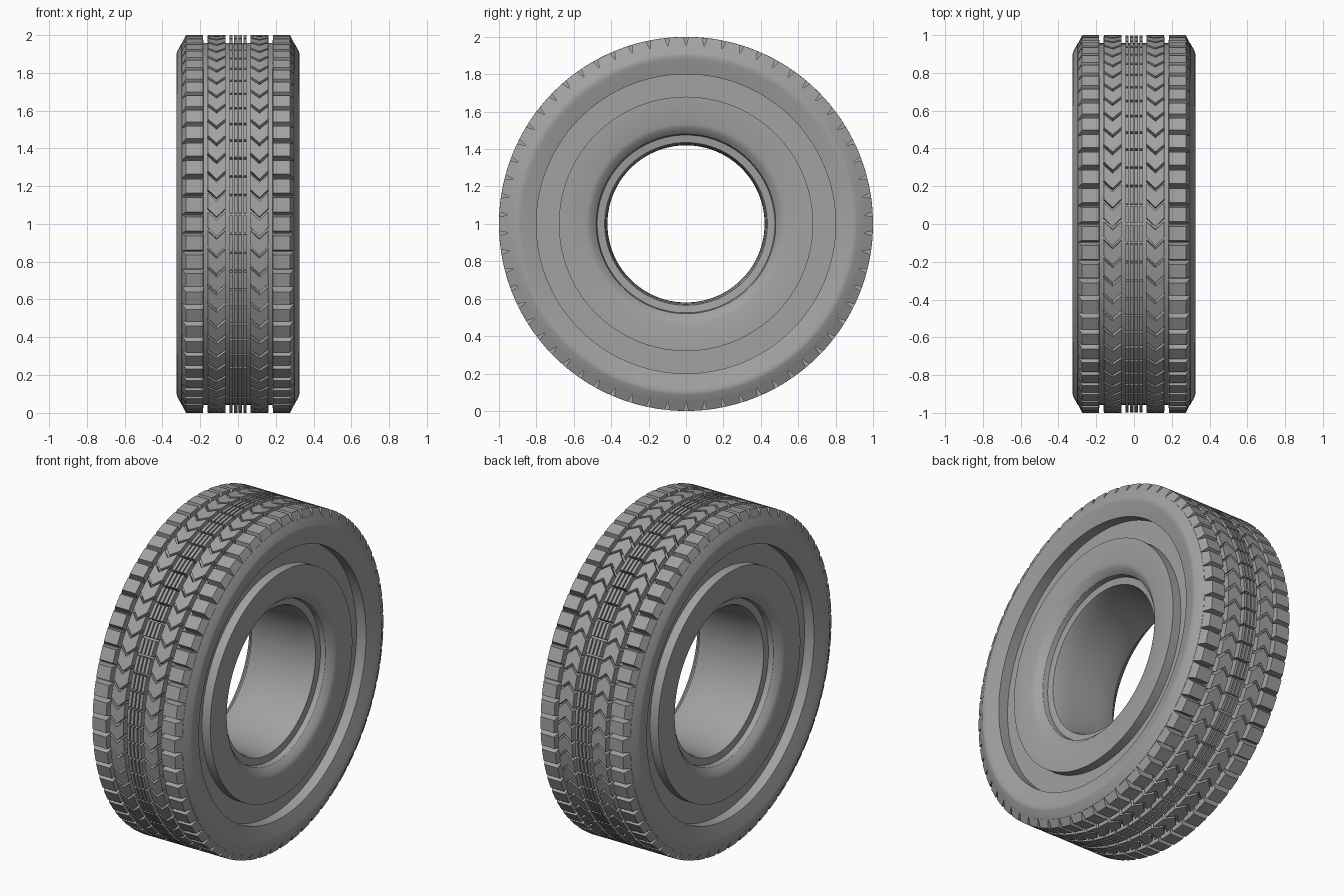
import bpy
import bmesh
from math import sin, cos, pi, radians
from mathutils import Vector

if "Cube" in bpy.data.objects:
    bpy.data.objects.remove(bpy.data.objects["Cube"], do_unlink=True)

PITCHES = 62            # tread blocks around the tyre
PITCH = 2 * pi / PITCHES
FLOOR = 0.957           # radius of the groove floor
SINK = FLOOR - 0.003    # block feet sit just below the floor

rubber = bpy.data.materials.new("grey rubber")
rubber.use_nodes = True
GREY = (0.36, 0.36, 0.36, 1)
rubber.diffuse_color = GREY
bsdf = rubber.node_tree.nodes["Principled BSDF"]
bsdf.inputs["Base Color"].default_value = GREY
bsdf.inputs["Roughness"].default_value = 0.8


def polar(x, r, a):
    """Point on the wheel: a = 0 is the top, growing toward the front."""
    return Vector((x, -r * sin(a), 1 + r * cos(a)))


def finish(bm, name, smooth=None):
    bmesh.ops.recalc_face_normals(bm, faces=bm.faces)
    mesh = bpy.data.meshes.new(name)
    bm.to_mesh(mesh)
    bm.free()
    mesh.materials.append(rubber)
    obj = bpy.data.objects.new(name, mesh)
    bpy.context.collection.objects.link(obj)
    if smooth:
        bpy.ops.object.select_all(action='DESELECT')
        obj.select_set(True)
        bpy.context.view_layer.objects.active = obj
        bpy.ops.object.shade_smooth_by_angle(angle=radians(smooth))
    return obj


def add_block(bm, foot, top, offset):
    """Block between two outlines of (x, angle); the feet are sunk, so closed below."""
    low = [bm.verts.new(polar(x, SINK, a + offset)) for x, a in foot]
    high = [bm.verts.new(polar(x, 1.0, a + offset)) for x, a in top]
    bm.faces.new(high)
    bm.faces.new(low[::-1])
    n = len(low)
    for i in range(n):
        j = (i + 1) % n
        bm.faces.new((low[i], low[j], high[j], high[i]))


def block_ring(name, outlines):
    """Repeat blocks, each given as (foot, top), around the tyre."""
    bm = bmesh.new()
    for k in range(PITCHES):
        for foot, top in outlines:
            add_block(bm, foot, top, k * PITCH)
    return finish(bm, name)


def rect(x0, x1, gap):
    return [(x0, gap / 2), (x1, gap / 2), (x1, PITCH - gap / 2), (x0, PITCH - gap / 2)]


def chevron(x0, x1, gap, rise):
    mid = (x0 + x1) / 2
    a, b = gap / 2 - rise / 2, PITCH - gap / 2 - rise / 2
    return [(x0, a), (mid, a + rise), (x1, a), (x1, b), (mid, b + rise), (x0, b)]


def flip(outline):
    return [(-x, a) for x, a in outline]


# Carcass: half profile (x, radius) from tread centre to bore centre, mirrored and spun
half = [
    (0, FLOOR), (0.298, FLOOR),                     # groove floor
    (0.322, 0.913), (0.325, 0.90), (0.321, 0.88),   # shoulder
    (0.298, 0.80), (0.235, 0.80),                   # sidewall lip and recess
    (0.235, 0.68), (0.29, 0.68),                    # raised disc
    (0.29, 0.535), (0.281, 0.51), (0.25, 0.48),     # rounded inner edge
    (0.22, 0.475), (0.215, 0.435),                  # bead seat
    (0.19, 0.428), (0.10, 0.422), (0, 0.42),        # bore
]
loop = half + [(-x, r) for x, r in reversed(half[1:-1])]
bm = bmesh.new()
verts = [bm.verts.new(polar(x, r, 0)) for x, r in loop]
edges = [bm.edges.new((verts[i], verts[(i + 1) % len(verts)])) for i in range(len(verts))]
bmesh.ops.spin(bm, geom=verts + edges, cent=(0, 0, 1), axis=(1, 0, 0),
               angle=2 * pi, steps=2 * PITCHES, use_duplicate=False)
bmesh.ops.remove_doubles(bm, verts=bm.verts, dist=0.0005)
finish(bm, "tyre_carcass", smooth=28)

# Shoulder lugs: V-shaped gaps and a sloped outer face
lug_foot = rect(0.183, 0.2985, 0.002)
lug_top = rect(0.185, 0.275, 0.026)
block_ring("left_shoulder_lugs", [(lug_foot, lug_top)])
block_ring("right_shoulder_lugs", [(flip(lug_foot), flip(lug_top))])

# Chevron ribs
arrow_foot = chevron(0.066, 0.161, 0.014, 0.045)
arrow_top = chevron(0.067, 0.160, 0.018, 0.045)
block_ring("left_chevron_rib", [(arrow_foot, arrow_top)])
block_ring("right_chevron_rib", [(flip(arrow_foot), flip(arrow_top))])

# Centre ribs: four narrow strips with cross breaks
STRIP, STEP = 0.0175, 0.0245
strips = []
for i in range(4):
    x = (i - 1.5) * STEP
    outline = rect(x - STRIP / 2, x + STRIP / 2, 0.012)
    strips.append((outline, outline))
block_ring("centre_ribs", strips)
